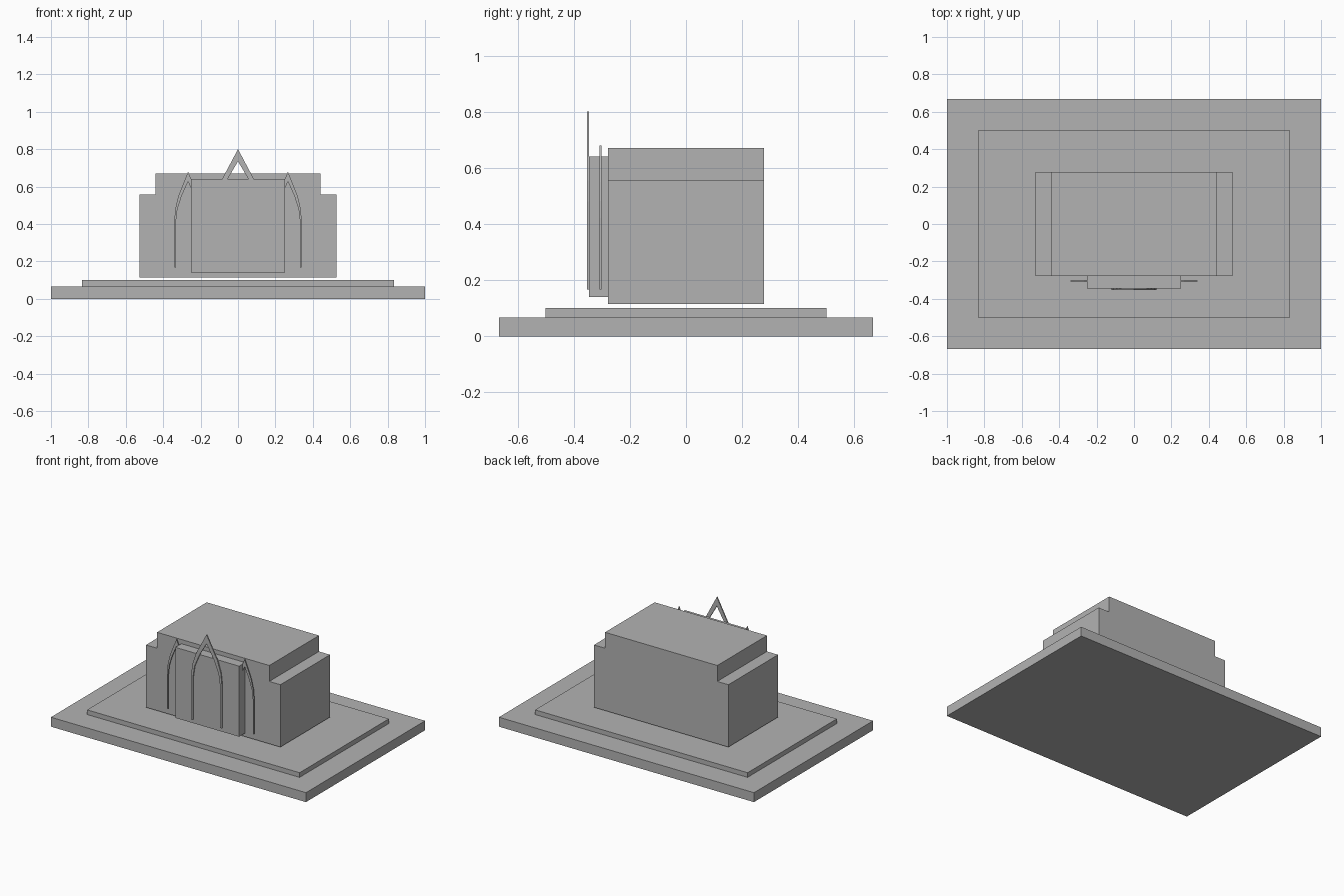
import bpy
import bmesh

if "Cube" in bpy.data.objects:
    bpy.data.objects.remove(bpy.data.objects["Cube"], do_unlink=True)

# Plain stone grey for everything
stone = bpy.data.materials.new("stone_grey")
stone.use_nodes = True
GREY = (0.45, 0.45, 0.45, 1)
stone.diffuse_color = GREY
stone.node_tree.nodes["Principled BSDF"].inputs["Base Color"].default_value = GREY


def extrude_profile(name, outline, y0, y1):
    """Extrude a closed x-z outline from y0 to y1."""
    bm = bmesh.new()
    face = bm.faces.new([bm.verts.new((x, y0, z)) for x, z in outline])
    result = bmesh.ops.extrude_face_region(bm, geom=[face])
    moved = [v for v in result["geom"] if isinstance(v, bmesh.types.BMVert)]
    bmesh.ops.translate(bm, verts=moved, vec=(0, y1 - y0, 0))
    bmesh.ops.recalc_face_normals(bm, faces=bm.faces)
    mesh = bpy.data.meshes.new(name)
    bm.to_mesh(mesh)
    bm.free()
    mesh.materials.append(stone)
    obj = bpy.data.objects.new(name, mesh)
    bpy.context.collection.objects.link(obj)
    return obj


def mirrored(half):
    """Complete a left-half outline by reflecting it across x = 0."""
    return half + [(-x, z) for x, z in reversed(half) if x != 0]


def block(name, half_x, y0, y1, z0, z1):
    return extrude_profile(name, mirrored([(-half_x, z0), (-half_x, z1)]), y0, y1)


# Stepped ground slabs
block("base_slab", 1.0, -0.667, 0.667, 0, 0.067)
block("upper_slab", 0.833, -0.5, 0.5, 0.067, 0.10)

# Main hall with stepped shoulders
hall = [(-0.527, 0.115), (-0.527, 0.557), (-0.44, 0.557), (-0.44, 0.67)]
extrude_profile("hall", mirrored(hall), -0.278, 0.278)

# Projecting front porch
block("porch", 0.25, -0.345, -0.278, 0.14, 0.64)

# Pointed arch frames: vertical legs rising into a sharp point
FOOT = 0.167
OUTER = [(-0.12, FOOT), (-0.12, 0.48), (-0.112, 0.555), (-0.085, 0.64), (0, 0.80)]
INNER = [(-0.106, FOOT), (-0.106, 0.47), (-0.094, 0.55), (-0.056, 0.64), (0, 0.735)]


def arch(name, x, y0, y1, width, height):
    outline = mirrored(OUTER) + mirrored(INNER)[::-1]
    placed = [(x + px * width, FOOT + (pz - FOOT) * height) for px, pz in outline]
    return extrude_profile(name, placed, y0, y1)


arch("centre_arch", 0, -0.353, -0.345, 1, 1)
for side, sign in (("left", 1), ("right", -1)):
    arch(side + "_arch", sign * 0.267, -0.308, -0.302, 0.61, 0.81)
